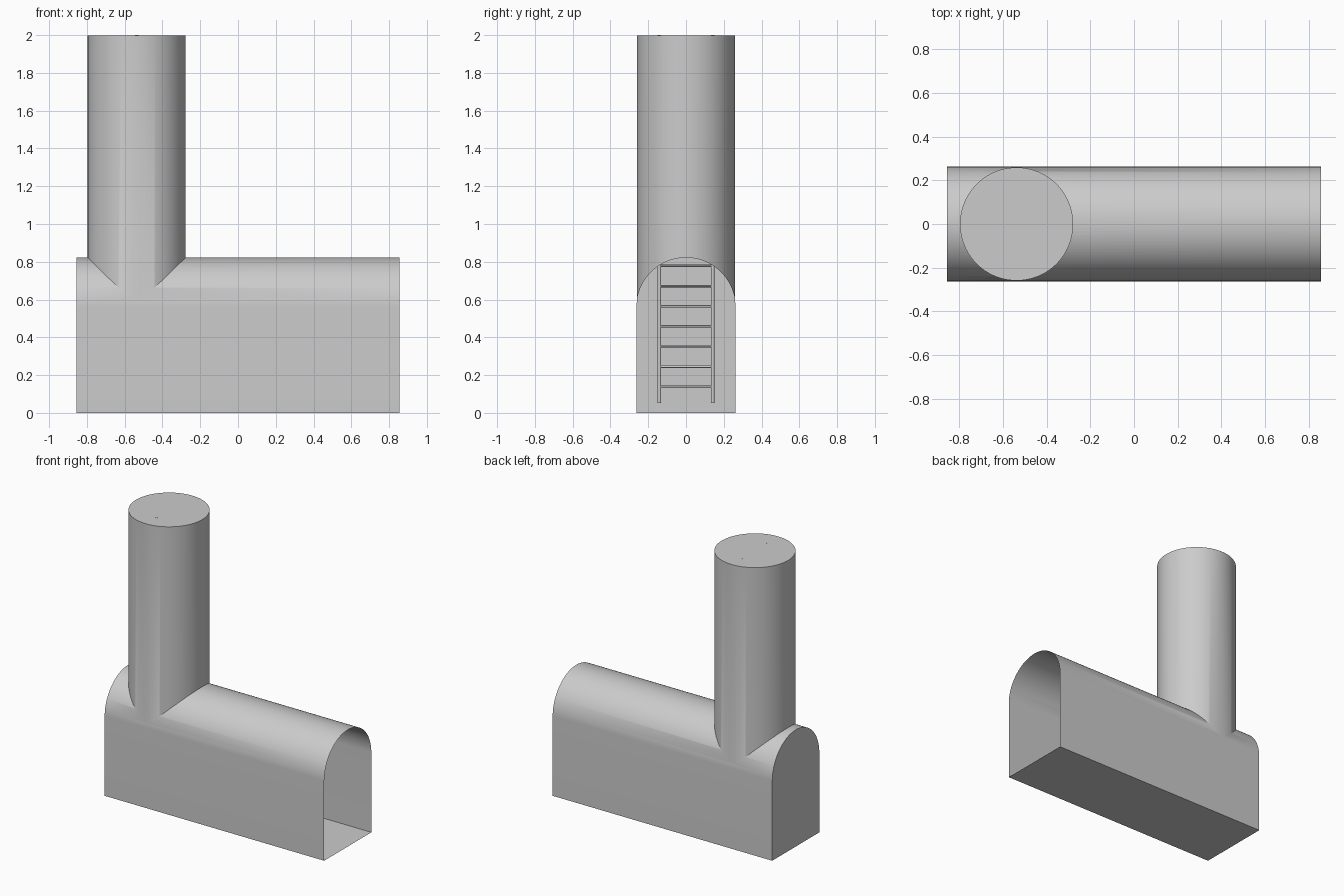
import bpy, bmesh, math
from mathutils import Matrix, Vector

if "Cube" in bpy.data.objects:
    bpy.data.objects.remove(bpy.data.objects["Cube"])

HALF_LEN, R, SPRING = 0.855, 0.262, 0.56
SHAFT_X, SHAFT_R = -0.537, 0.2588


def make_object(name, bm):
    mesh = bpy.data.meshes.new(name)
    bm.to_mesh(mesh)
    bm.free()
    ob = bpy.data.objects.new(name, mesh)
    bpy.context.collection.objects.link(ob)
    return ob


def smooth(ob):
    bpy.ops.object.select_all(action='DESELECT')
    ob.select_set(True)
    bpy.context.view_layer.objects.active = ob
    bpy.ops.object.shade_smooth_by_angle(angle=math.radians(30))


def rod(bm, a, b, radius, sides):
    a, b = Vector(a), Vector(b)
    d = b - a
    rot = d.to_track_quat('Z', 'Y').to_matrix().to_4x4()
    bmesh.ops.create_cone(bm, cap_ends=True, segments=sides, radius1=radius, radius2=radius,
                          depth=d.length, matrix=Matrix.Translation((a + b) / 2) @ rot)


# Arched tunnel, extruded along x
bm = bmesh.new()
n = 48
profile = [(-R, 0), (R, 0)] + [(R * math.cos(math.pi * i / n), SPRING + R * math.sin(math.pi * i / n))
                               for i in range(n + 1)]
face = bm.faces.new([bm.verts.new((-HALF_LEN, y, z)) for y, z in profile])
ext = bmesh.ops.extrude_face_region(bm, geom=[face], use_keep_orig=True)
bmesh.ops.translate(bm, vec=(2 * HALF_LEN, 0, 0),
                    verts=[v for v in ext['geom'] if isinstance(v, bmesh.types.BMVert)])
bmesh.ops.recalc_face_normals(bm, faces=bm.faces)
tunnel = make_object("tunnel_and_shaft", bm)

# Vertical shaft, merged with the tunnel so the inside stays open
bm = bmesh.new()
rod(bm, (SHAFT_X, 0, 0.4), (SHAFT_X, 0, 1.999), SHAFT_R, 96)
shaft = make_object("shaft_helper", bm)
shaft.hide_render = True
mod = tunnel.modifiers.new("join_shaft", 'BOOLEAN')
mod.operation, mod.solver, mod.object = 'UNION', 'EXACT', shaft
bpy.context.view_layer.objects.active = tunnel
bpy.ops.object.modifier_apply(modifier=mod.name)
bpy.data.objects.remove(shaft)

# Open entrance at the right end
bm = bmesh.new()
bm.from_mesh(tunnel.data)
entrance = [f for f in bm.faces if f.calc_center_median().x > HALF_LEN - 0.01]
bmesh.ops.delete(bm, geom=entrance, context='FACES')
bm.to_mesh(tunnel.data)
bm.free()
smooth(tunnel)

# Ladder running up the middle of the shaft
bm = bmesh.new()
for y in (-0.141, 0.141):
    rod(bm, (SHAFT_X, y, 0.053), (SHAFT_X, y, 2.0), 0.0095, 16)
for i in range(18):
    z = 0.138 + 0.1067 * i
    rod(bm, (SHAFT_X, -0.141, z), (SHAFT_X, 0.141, z), 0.0065, 12)
smooth(make_object("ladder", bm))
